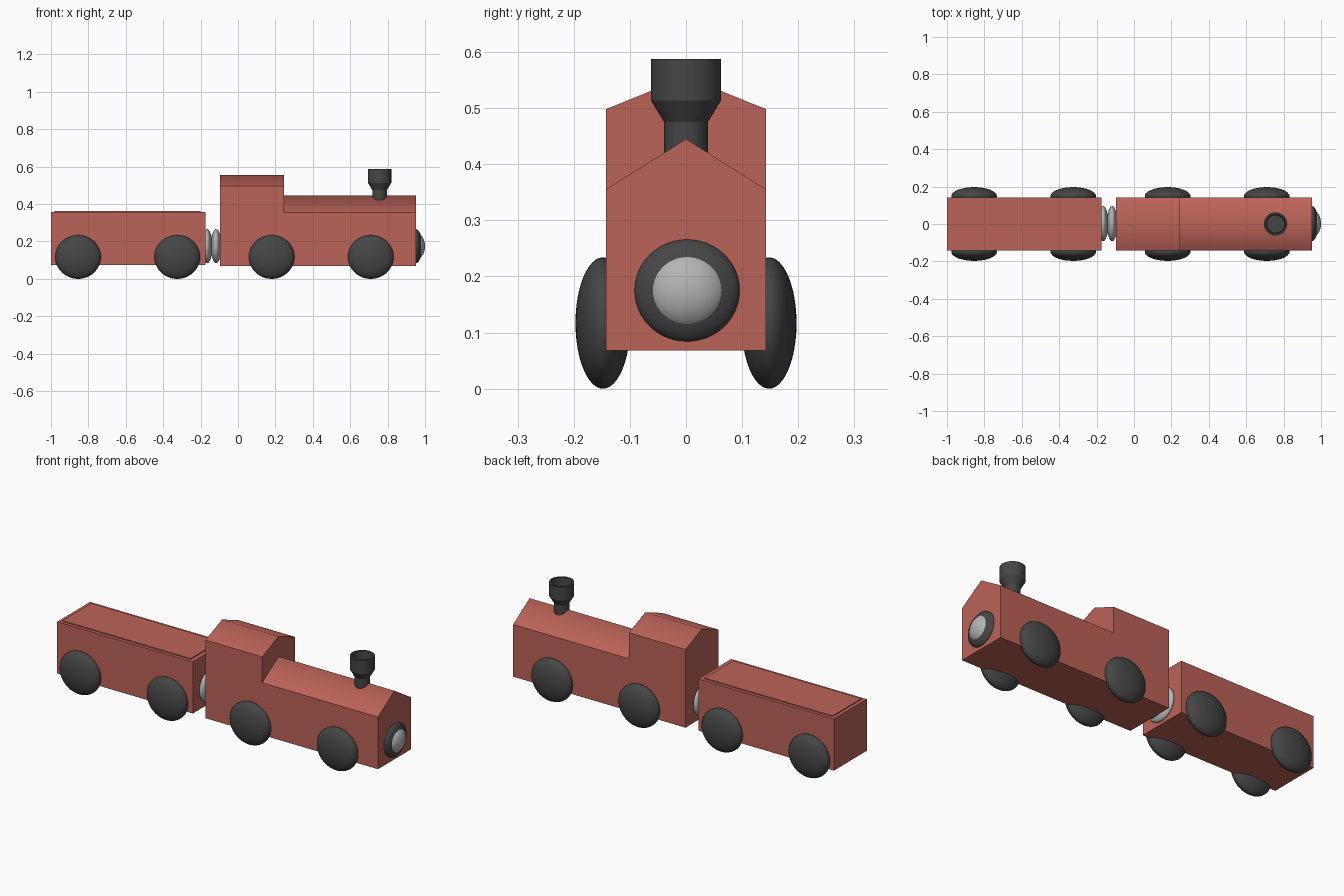
import bpy
import bmesh
import math

cube = bpy.data.objects.get("Cube")
if cube:
    bpy.data.objects.remove(cube, do_unlink=True)


def material(name, rgb):
    mat = bpy.data.materials.new(name)
    mat.use_nodes = True
    mat.diffuse_color = (*rgb, 1)
    mat.node_tree.nodes["Principled BSDF"].inputs["Base Color"].default_value = (*rgb, 1)
    return mat


RED = material("brick red", (0.50, 0.125, 0.098))
DARK = material("charcoal", (0.06, 0.06, 0.06))
GREY = material("light grey", (0.46, 0.46, 0.46))

HALF = 0.143   # half width of the bodies
BASE = 0.068   # underside of the bodies


def add_object(name, bm, mat):
    bmesh.ops.recalc_face_normals(bm, faces=bm.faces[:])
    mesh = bpy.data.meshes.new(name)
    bm.to_mesh(mesh)
    bm.free()
    mesh.materials.append(mat)
    obj = bpy.data.objects.new(name, mesh)
    bpy.context.collection.objects.link(obj)
    return obj


def prism(name, profile, x0, x1, mat):
    """Extrude a (y, z) profile along x; only a central ridge is shaded smooth."""
    bm = bmesh.new()
    face = bm.faces.new([bm.verts.new((x0, y, z)) for y, z in profile])
    moved = bmesh.ops.extrude_face_region(bm, geom=[face])["geom"]
    verts = [v for v in moved if isinstance(v, bmesh.types.BMVert)]
    bmesh.ops.translate(bm, verts=verts, vec=(x1 - x0, 0, 0))
    for f in bm.faces:
        f.smooth = True
    for e in bm.edges:
        e.smooth = all(abs(v.co.y) < 1e-5 for v in e.verts)
    return add_object(name, bm, mat)


def gabled(name, eave, ridge, x0, x1):
    profile = [(-HALF, BASE), (HALF, BASE), (HALF, eave), (0, ridge), (-HALF, eave)]
    return prism(name, profile, x0, x1, RED)


def block(name, half, z0, z1, x0, x1):
    return prism(name, [(-half, z0), (half, z0), (half, z1), (-half, z1)], x0, x1, RED)


def ellipsoid(name, centre, radii, mat):
    bm = bmesh.new()
    bmesh.ops.create_uvsphere(bm, u_segments=48, v_segments=24, radius=1)
    bmesh.ops.scale(bm, verts=bm.verts[:], vec=radii)
    bmesh.ops.translate(bm, verts=bm.verts[:], vec=centre)
    for f in bm.faces:
        f.smooth = True
    return add_object(name, bm, mat)


def lathe(name, profile, x, mat):
    """Spin an (r, z) profile around a vertical axis at the given x."""
    bm = bmesh.new()
    verts = [bm.verts.new((x + r, 0, z)) for r, z in profile]
    edges = [bm.edges.new(pair) for pair in zip(verts, verts[1:])]
    bmesh.ops.spin(bm, geom=verts + edges, cent=(x, 0, 0), axis=(0, 0, 1),
                   angle=math.tau, steps=48, use_duplicate=False)
    bmesh.ops.remove_doubles(bm, verts=bm.verts[:], dist=1e-5)
    obj = add_object(name, bm, mat)
    bpy.ops.object.select_all(action="DESELECT")
    obj.select_set(True)
    bpy.context.view_layer.objects.active = obj
    bpy.ops.object.shade_smooth_by_angle(angle=math.radians(25))
    return obj


# Engine: cab and boiler house
gabled("cab", 0.498, 0.556, -0.097, 0.247)
gabled("boiler_house", 0.355, 0.445, 0.247, 0.952)

# Wagon with a shallow raised lid
block("wagon_body", HALF, 0.073, 0.357, -1.0, -0.175)
block("wagon_lid", 0.125, 0.35, 0.362, -0.98, -0.2)

# Wheels on both sides
for label, x in (("wagon_rear", -0.855), ("wagon_front", -0.325),
                 ("engine_rear", 0.18), ("engine_front", 0.71)):
    for side, s in (("left_side", 1), ("right_side", -1)):
        ellipsoid(f"{label}_wheel_{side}", (x, s * 0.148, 0.117),
                  (0.122, 0.049, 0.117), DARK)

# Buffers between wagon and engine
for label, x in (("wagon_buffer", -0.165), ("engine_buffer", -0.117)):
    ellipsoid(label, (x, 0.002, 0.175), (0.028, 0.094, 0.091), GREY)

# Headlamp
ellipsoid("headlamp_surround", (0.95, 0.002, 0.175), (0.036, 0.094, 0.091), DARK)
ellipsoid("headlamp", (0.95, 0.002, 0.175), (0.05, 0.073, 0.071), GREY)

# Open flared chimney
lathe("chimney", [(0, 0.39), (0.039, 0.39), (0.039, 0.475), (0.0625, 0.514),
                  (0.0625, 0.588), (0.052, 0.588), (0.048, 0.53), (0, 0.53)],
      0.757, DARK)
